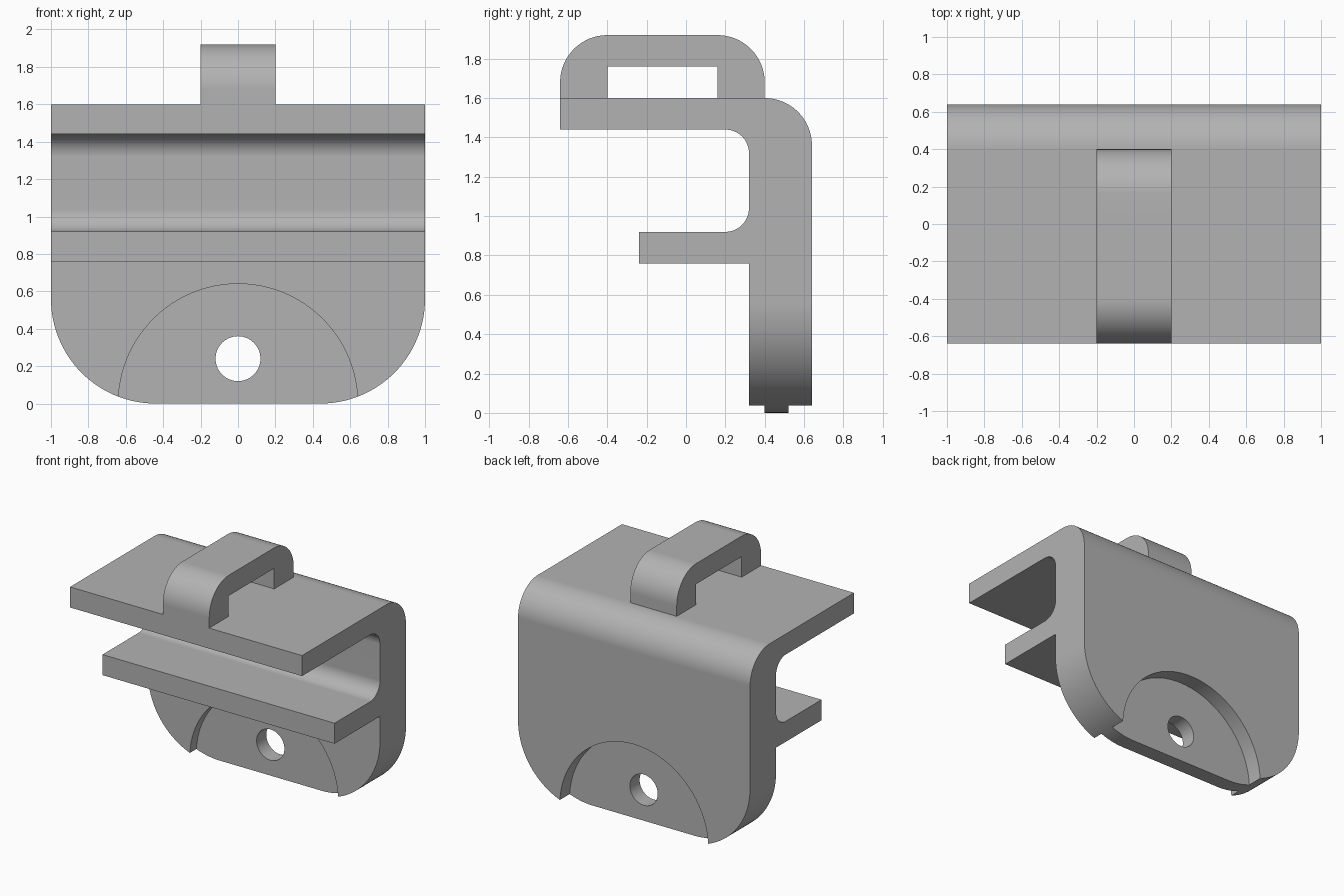
import bpy, bmesh, math
from mathutils import Vector

old = bpy.data.objects.get("Cube")
if old:
    bpy.data.objects.remove(old, do_unlink=True)

grey = bpy.data.materials.new("plain grey")
grey.use_nodes = True
COLOUR = (0.45, 0.45, 0.45, 1)
grey.diffuse_color = COLOUR
grey.node_tree.nodes["Principled BSDF"].inputs["Base Color"].default_value = COLOUR


def rounded(points, steps=16):
    """Outline from (a, b, radius) corners; a radius rounds the corner."""
    out = []
    for i, (a, b, r) in enumerate(points):
        p = Vector((a, b))
        if not r:
            out.append(p)
            continue
        u = (Vector(points[i - 1][:2]) - p).normalized()
        v = (Vector(points[(i + 1) % len(points)][:2]) - p).normalized()
        centre = p + (u + v) * r          # all corners are right angles
        for k in range(steps + 1):
            t = math.pi / 2 * k / steps
            out.append(centre - v * r * math.cos(t) - u * r * math.sin(t))
    return out


def circle(z, r, n=96):
    return [Vector((r * math.cos(2 * math.pi * k / n), z + r * math.sin(2 * math.pi * k / n)))
            for k in range(n)]


def prism(name, outline, axis, start, end):
    """Extrude an outline along x (outline in y, z) or along y (outline in x, z)."""
    bm = bmesh.new()
    place = (lambda p: (start, p.x, p.y)) if axis == "x" else (lambda p: (p.x, start, p.y))
    face = bm.faces.new([bm.verts.new(place(p)) for p in outline])
    grown = bmesh.ops.extrude_face_region(bm, geom=[face])["geom"]
    d = end - start
    bmesh.ops.translate(bm, vec=(d, 0, 0) if axis == "x" else (0, d, 0),
                        verts=[g for g in grown if isinstance(g, bmesh.types.BMVert)])
    bmesh.ops.recalc_face_normals(bm, faces=bm.faces)
    mesh = bpy.data.meshes.new(name)
    bm.to_mesh(mesh)
    bm.free()
    mesh.materials.append(grey)
    obj = bpy.data.objects.new(name, mesh)
    bpy.context.collection.objects.link(obj)
    return obj


def activate(obj):
    bpy.ops.object.select_all(action="DESELECT")
    obj.select_set(True)
    bpy.context.view_layer.objects.active = obj


def boolean(obj, tool, operation):
    mod = obj.modifiers.new("cut", "BOOLEAN")
    mod.operation, mod.object, mod.solver = operation, tool, "EXACT"
    activate(obj)
    bpy.ops.object.modifier_apply(modifier=mod.name)
    bpy.data.objects.remove(tool, do_unlink=True)


def finish(obj):
    activate(obj)
    bpy.ops.object.shade_smooth_by_angle(angle=math.radians(30))
    mod = obj.modifiers.new("even shading", "WEIGHTED_NORMAL")
    mod.keep_sharp = True


# Bracket: back plate, top flange and lower shelf as one profile
bracket = prism("bracket", rounded([
    (-0.64, 1.6, 0), (0.64, 1.6, 0.24), (0.64, -0.1, 0), (0.32, -0.1, 0),
    (0.32, 0.76, 0), (-0.24, 0.76, 0), (-0.24, 0.92, 0), (0.32, 0.92, 0.12),
    (0.32, 1.44, 0.12), (-0.64, 1.44, 0)]), "x", -1.1, 1.1)

# Trim to width with large rounded lower corners
trim = prism("trim", rounded([(-1, 2, 0), (-1, 0, 0.56), (1, 0, 0.56), (1, 2, 0)], 32),
             "y", -1, 1)
boolean(bracket, trim, "INTERSECT")

# Round recesses on both faces of the plate, then the through hole
for start, end in ((0.25, 0.40), (0.52, 0.7)):
    boolean(bracket, prism("recess", circle(0, 0.64), "y", start, end), "DIFFERENCE")
boolean(bracket, prism("hole", circle(0.24, 0.12, 64), "y", 0.2, 0.8), "DIFFERENCE")
finish(bracket)

# Handle loop on the top flange
handle = prism("handle", rounded([
    (-0.64, 1.6, 0), (-0.64, 1.92, 0.24), (0.4, 1.92, 0.24), (0.4, 1.6, 0),
    (0.16, 1.6, 0), (0.16, 1.76, 0), (-0.4, 1.76, 0), (-0.4, 1.6, 0)]), "x", -0.2, 0.2)
finish(handle)
